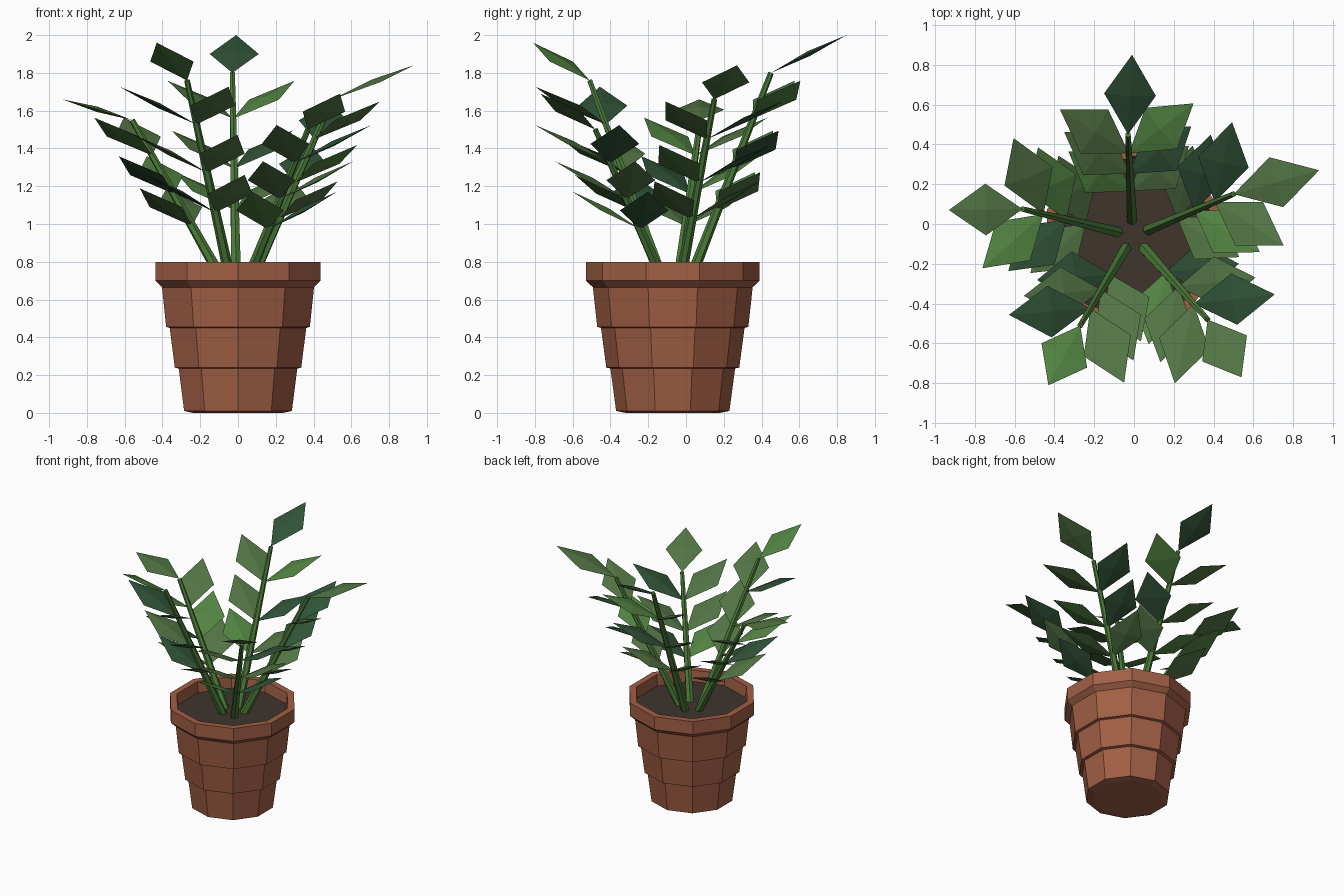
import bpy, bmesh, math
from mathutils import Vector

if "Cube" in bpy.data.objects:
    bpy.data.objects.remove(bpy.data.objects["Cube"])


def material(name, rgb):
    m = bpy.data.materials.new(name)
    m.diffuse_color = (*rgb, 1)
    m.use_nodes = True
    m.node_tree.nodes["Principled BSDF"].inputs["Base Color"].default_value = m.diffuse_color
    return m


TERRACOTTA = material("terracotta", (0.36, 0.115, 0.06))
SOIL = material("soil", (0.05, 0.035, 0.026))
STEM = material("stem_green", (0.07, 0.20, 0.04))
LEAVES = {"d": material("dark_leaf", (0.03, 0.088, 0.04)),
          "m": material("mid_leaf", (0.085, 0.175, 0.058)),
          "l": material("light_leaf", (0.085, 0.23, 0.055))}
CY = -0.07  # pot centre in y


def finish(bm, name, mat):
    bmesh.ops.recalc_face_normals(bm, faces=bm.faces)
    me = bpy.data.meshes.new(name)
    bm.to_mesh(me)
    bm.free()
    me.materials.append(mat)
    ob = bpy.data.objects.new(name, me)
    bpy.context.collection.objects.link(ob)
    return ob


def lathe(name, profile, sides, mat):
    """Turn an (r, z) profile; both ends are capped."""
    bm = bmesh.new()
    rings = []
    for r, z in profile:
        rings.append([bm.verts.new((r * math.sin(2 * math.pi * i / sides),
                                    CY + r * math.cos(2 * math.pi * i / sides), z))
                      for i in range(sides)])
    for a, b in zip(rings, rings[1:]):
        for i in range(sides):
            j = (i + 1) % sides
            bm.faces.new((a[i], a[j], b[j], b[i]))
    bm.faces.new(rings[0])
    bm.faces.new(rings[-1])
    return finish(bm, name, mat)


def stem(name, p, q, r0, r1, sides=6):
    """Tapered rod from p to q."""
    bm = bmesh.new()
    d = q - p
    bmesh.ops.create_cone(bm, cap_ends=True, segments=sides, radius1=r0, radius2=r1, depth=d.length)
    bm.transform(d.to_track_quat('Z', 'Y').to_matrix().to_4x4())
    bmesh.ops.translate(bm, verts=bm.verts, vec=(p + q) / 2)
    return finish(bm, name, STEM)


def leaf(name, base, tip, width, mat):
    """Thin kite with a raised middle point."""
    d = tip - base
    side = d.cross(Vector((0, 0, 1))).normalized()
    up = side.cross(d).normalized()
    mid = base + d * 0.5
    bm = bmesh.new()
    rim = [bm.verts.new(v) for v in (base, mid + side * width / 2, tip, mid - side * width / 2)]
    for h in (0.016, -0.012):
        c = bm.verts.new(mid + up * h)
        for i in range(4):
            bm.faces.new((rim[i], rim[(i + 1) % 4], c))
    return finish(bm, name, mat)


# Stepped ten-sided pot with rim, and the soil inside
lathe("pot", [(0.25, 0), (0.30, 0.01), (0.33, 0.235), (0.352, 0.24), (0.38, 0.45),
              (0.40, 0.455), (0.423, 0.665), (0.46, 0.70), (0.46, 0.80),
              (0.41, 0.80), (0.40, 0.70)], 10, TERRACOTTA)
lathe("soil", [(0.395, 0.705), (0.402, 0.715)], 10, SOIL)

# Stems: base xy, top, end leaf tip, and leaf colours
# (end leaf, three on the left, three on the right, from the top down)
STEMS = {
    "back": ((-0.01, 0.02), (-0.03, 0.45, 1.80), (-0.01, 0.85, 2.00), "d", "mml", "ldm"),
    "right": ((0.07, -0.03), (0.50, 0.15, 1.66), (0.93, 0.27, 1.84), "m", "ddm", "mlm"),
    "front_right": ((0.05, -0.12), (0.37, -0.48, 1.50), (0.54, -0.77, 1.69), "m", "dmd", "mml"),
    "front_left": ((-0.04, -0.12), (-0.27, -0.51, 1.76), (-0.43, -0.81, 1.96), "l", "mmm", "dmd"),
    "left": ((-0.08, -0.04), (-0.56, 0.075, 1.55), (-0.93, 0.07, 1.66), "m", "ldm", "mlm"),
}
for key, (b, top, tip, end, left, right) in STEMS.items():
    p, q = Vector((*b, 0.70)), Vector(top)
    stem(key + "_stem", p, q, 0.03, 0.015)
    leaf(key + "_end_leaf", q, Vector(tip), 0.26, LEAVES[end])
    az = math.atan2(q.y - p.y, q.x - p.x)
    # side leaves in pairs down the stem
    for s, cols in ((1, left), (-1, right)):
        for i, (t, ln) in enumerate(((0.78, 0.41), (0.54, 0.39), (0.34, 0.37))):
            a = az + s * math.radians(55)
            base = p.lerp(q, t)
            out = Vector((math.cos(a) * ln, math.sin(a) * ln, 0.20))
            leaf(f"{key}_leaf_{'left' if s > 0 else 'right'}_{i + 1}",
                 base, base + out, 0.26, LEAVES[cols[i]])
